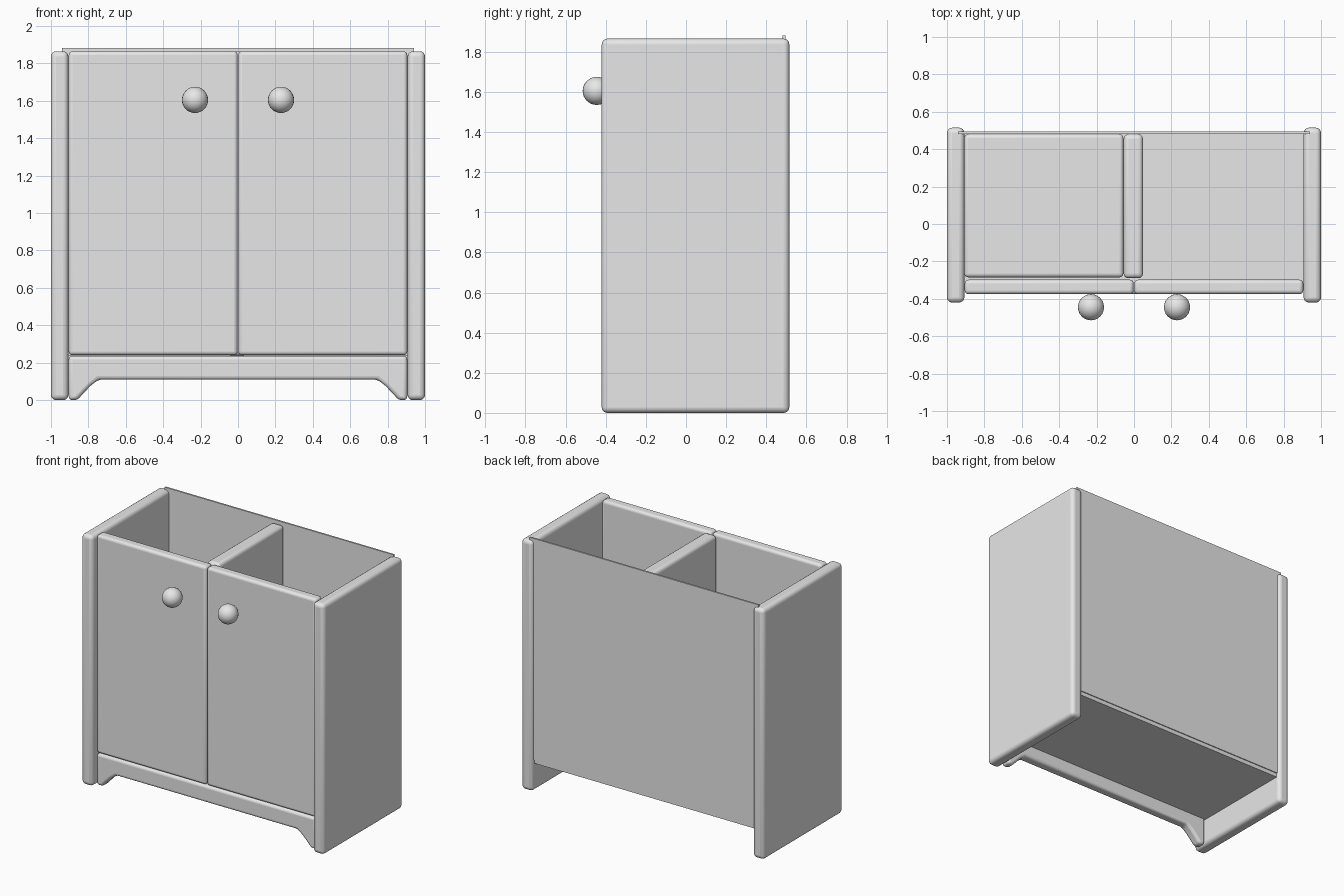
import bpy
import bmesh
import math

default_cube = bpy.data.objects.get("Cube")
if default_cube:
    bpy.data.objects.remove(default_cube, do_unlink=True)

# One plain grey finish
grey = bpy.data.materials.new("light_grey")
grey.use_nodes = True
grey.diffuse_color = (0.8, 0.8, 0.8, 1)
shader = next(n for n in grey.node_tree.nodes if n.type == 'BSDF_PRINCIPLED')
shader.inputs["Base Color"].default_value = grey.diffuse_color


def finish(name, bm, rounding=0.0):
    """Turn a bmesh into a named object with rounded edges and smooth shading."""
    bmesh.ops.recalc_face_normals(bm, faces=bm.faces)
    mesh = bpy.data.meshes.new(name)
    bm.to_mesh(mesh)
    bm.free()
    mesh.materials.append(grey)
    obj = bpy.data.objects.new(name, mesh)
    bpy.context.collection.objects.link(obj)
    if rounding:
        bevel = obj.modifiers.new("rounded_edges", 'BEVEL')
        bevel.width = rounding
        bevel.segments = 4
        bevel.limit_method = 'ANGLE'
        bevel.angle_limit = math.radians(30)
    bpy.ops.object.select_all(action='DESELECT')
    obj.select_set(True)
    bpy.context.view_layer.objects.active = obj
    bpy.ops.object.shade_smooth_by_angle(angle=math.radians(35))
    return obj


def board(name, x, y, z, rounding=0.0):
    """Board spanning the given (low, high) ranges."""
    bm = bmesh.new()
    bmesh.ops.create_cube(bm, size=1)
    for v in bm.verts:
        v.co = [span[0] if c < 0 else span[1] for c, span in zip(v.co, (x, y, z))]
    return finish(name, bm, rounding)


# Sides, doors and knobs, one of each per side
for side, s in (("left", 1), ("right", -1)):
    board(side + "_side_panel", sorted((s * 0.907, s)), (-0.42, 0.515), (0, 1.865), 0.028)
    board(side + "_door", sorted((s * 0.002, s * 0.905)), (-0.375, -0.298), (0.24, 1.865), 0.02)

    bm = bmesh.new()
    bmesh.ops.create_uvsphere(bm, u_segments=24, v_segments=16, radius=0.07)
    knob = finish(side + "_knob", bm)
    knob.location = (s * 0.23, -0.445, 1.605)

# Back, floor, divider and the shelf in one compartment
board("back_panel", (-0.942, 0.942), (0.482, 0.495), (0.235, 1.882))
board("floor_panel", (-0.907, 0.907), (-0.32, 0.488), (0.205, 0.238))
board("divider", (-0.055, 0.048), (-0.29, 0.48), (0.238, 1.865), 0.025)
board("right_shelf", (-0.907, -0.057), (-0.285, 0.48), (1.0, 1.09), 0.02)

# Front apron with sloping feet, mirrored from half a profile
half = [(0.905, 0.237), (0.905, 0), (0.86, 0), (0.79, 0.075), (0.745, 0.11)]
outline = half + [(-x, z) for x, z in reversed(half)]
bm = bmesh.new()
face = bm.faces.new([bm.verts.new((x, -0.375, z)) for x, z in outline])
extruded = bmesh.ops.extrude_face_region(bm, geom=[face])["geom"]
bmesh.ops.translate(bm, vec=(0, 0.077, 0),
                    verts=[g for g in extruded if isinstance(g, bmesh.types.BMVert)])
finish("front_apron", bm, 0.02)
